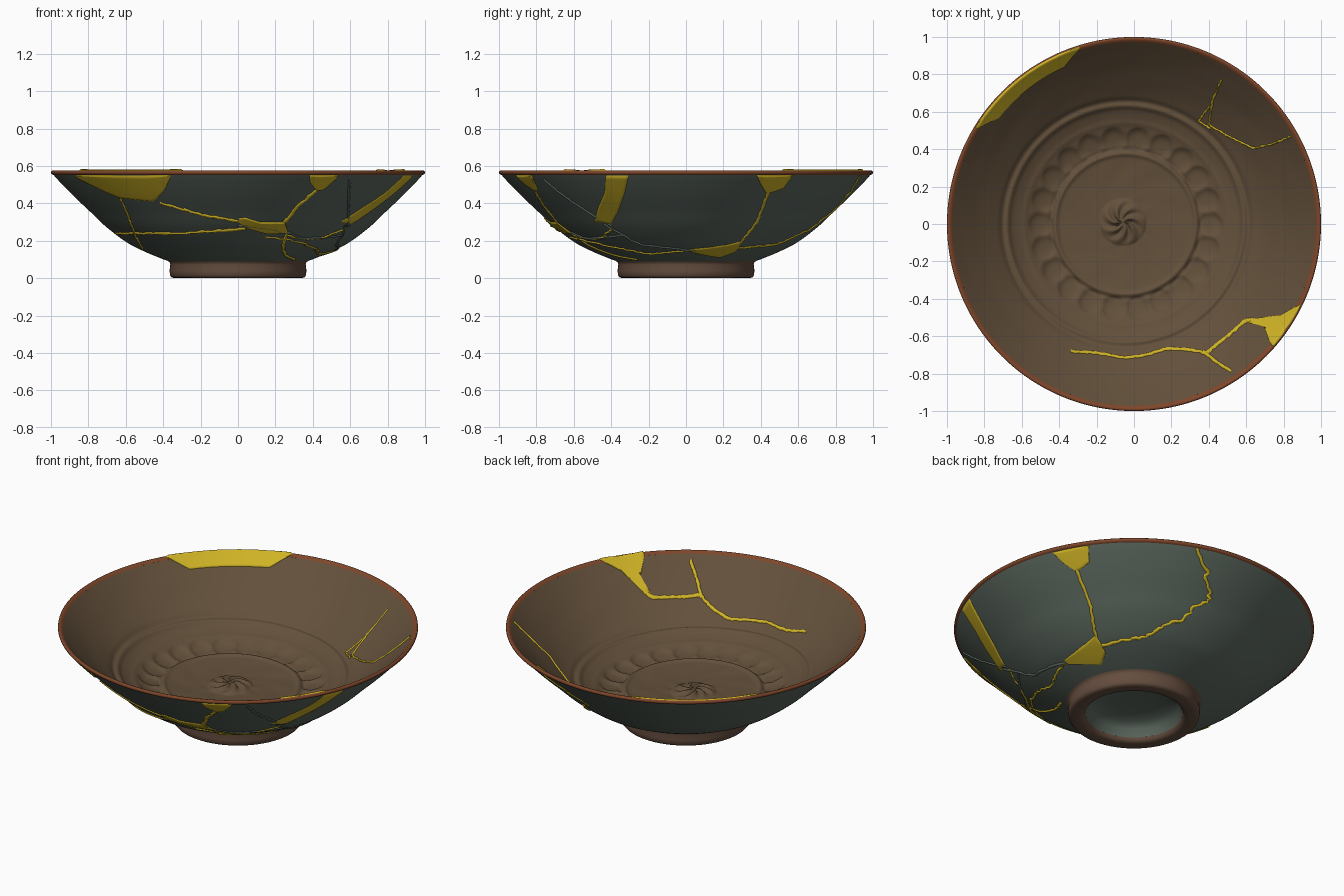
import bpy, math, random
from mathutils import Vector

if "Cube" in bpy.data.objects:
    bpy.data.objects.remove(bpy.data.objects["Cube"])

random.seed(4)

def material(name, rgb):
    lin = [(c / 255 / 12.92) if c < 10 else ((c / 255 + .055) / 1.055) ** 2.4 for c in rgb]
    m = bpy.data.materials.new(name)
    m.diffuse_color = (*lin, 1)
    m.use_nodes = True
    m.node_tree.nodes["Principled BSDF"].inputs["Base Color"].default_value = m.diffuse_color
    return m

GLAZE = material("grey green glaze", (92, 104, 95))
CLAY = material("brown interior", (99, 80, 59))
RIM = material("rust rim", (126, 70, 42))
FOOT = material("bare foot clay", (100, 77, 62))
GOLD = material("gold repair", (208, 180, 38))

def smooth_fn(pts):
    """Smooth interpolating function through (t, value) points."""
    t, v = zip(*pts)
    n = len(t)
    m = [(v[min(i + 1, n - 1)] - v[max(i - 1, 0)]) / (t[min(i + 1, n - 1)] - t[max(i - 1, 0)]) for i in range(n)]
    def f(x):
        x = min(max(x, t[0]), t[-1])
        i = max(k for k in range(n - 1) if t[k] <= x)
        d = t[i + 1] - t[i]
        s = (x - t[i]) / d
        return ((2*s**3 - 3*s*s + 1) * v[i] + (s**3 - 2*s*s + s) * d * m[i]
                + (3*s*s - 2*s**3) * v[i + 1] + (s**3 - s*s) * d * m[i + 1])
    return f

# outer radius by height, inner height by radius
R = smooth_fn([(.092, .375), (.105, .41), (.14, .495), (.185, .585), (.27, .70), (.355, .79),
               (.44, .88), (.515, .953), (.555, .988), (.58, 1.0)])
H = smooth_fn([(0, .185), (.2, .188), (.38, .205), (.5, .228), (.65, .29), (.8, .402),
               (.9, .492), (.972, .562), (.985, .575), (1.0, .576)])

def grid_object(name, rows, mat, closed=False, facing=None):
    w = len(rows[0])
    verts = [p for row in rows for p in row]
    faces = [(i*w + j, i*w + (j + 1) % w, (i + 1)*w + (j + 1) % w, (i + 1)*w + j)
             for i in range(len(rows) - 1) for j in range(w if closed else w - 1)]
    if facing is not None:
        i, j = len(rows) // 2 - 1, w // 2 - 1
        a, b, c = rows[i][j], rows[i][j + 1], rows[i + 1][j]
        if (b - a).cross(c - a).dot(facing) < 0:
            faces = [f[::-1] for f in faces]
    me = bpy.data.meshes.new(name)
    me.from_pydata([tuple(p) for p in verts], [], faces)
    me.materials.append(mat)
    me.polygons.foreach_set("use_smooth", [True] * len(me.polygons))
    ob = bpy.data.objects.new(name, me)
    bpy.context.collection.objects.link(ob)
    return ob

def lathe(name, profile, mat, seg=192, bump=None):
    rows = []
    for r, z in profile:
        row = []
        for k in range(seg):
            a = 2 * math.pi * k / seg
            x, y = r * math.cos(a), r * math.sin(a)
            row.append(Vector((x, y, z + (bump(x, y) if bump else 0))))
        rows.append(row)
    return grid_object(name, rows, mat, True)

def carving(x, y):
    """Rings, thumb dents and central spiral pressed into the inside."""
    px, py = x + .045, y
    rr, a = math.hypot(px, py), math.atan2(py, px)
    g = lambda c, w: math.exp(-((rr - c) / w) ** 2)
    d = .009 * g(.63, .014) - .007 * g(.66, .014) + .008 * g(.375, .012) - .007 * g(.40, .012)
    d += .003 * g(.54, .015)
    step = 2 * math.pi / 22
    da = a - round(a / step) * step
    q = math.hypot(rr * da, rr - .455) / .066
    if q < 1:
        d -= .015 * (1 - q ** 4)
    sx, sy = x + .06, y - .01
    sr = math.hypot(sx, sy)
    if sr < .125:
        fade = 1 - (sr / .125) ** 2
        d += .022 * fade ** .6 + .012 * fade * math.cos(7 * (math.atan2(sy, sx) + 9 * sr)) * min(1, sr / .04)
    else:   # faint throwing marks
        d += .0012 * math.sin(9 * a + 20 * rr) * math.sin(16 * rr) * min(1, (1 - min(1, math.hypot(x, y))) * 8)
    return d

# bowl body, from the underside round to the inside
under = smooth_fn([(0, .12), (.15, .112), (.235, .085), (.262, .05), (.27, .025)])
lathe("foot_recess", [(r, under(r)) for r in [.27 * i / 14 for i in range(15)]], GLAZE, 96)
lathe("foot_ring", [(.27, .025), (.275, .012), (.287, .003), (.30, 0), (.34, 0), (.355, .004), (.363, .014),
                    (.366, .04), (.362, .072), (.365, .083), (.375, .092)], FOOT)
lathe("outer_wall", [(R(z), z) for z in [.092 + .46 * (i / 40) ** 1.3 for i in range(41)]], GLAZE)
lathe("rim_band", [(R(.552), .552), (.997, .556), (1.0, .563), (.999, .571), (.993, .576), (.985, .575),
                   (.972, .562)], RIM)
lathe("inner_wall", [(r, H(r)) for r in [.972 * (1 - i / 150) for i in range(151)]], CLAY, 256, carving)

# surface maps: front view (x,z), right view (y,z), top view (x,y)
def outer_normal(p):
    s = (R(p.z + .004) - R(p.z - .004)) / .008
    r = math.hypot(p.x, p.y)
    return Vector((p.x / r, p.y / r, -s)).normalized()

def front(x, z):
    return Vector((x, -math.sqrt(max(R(z) ** 2 - x * x, 0)), z))

def right(y, z):
    return Vector((math.sqrt(max(R(z) ** 2 - y * y, 0)), y, z))

def inside(x, y):
    return Vector((x, y, H(math.hypot(x, y))))

def inner_normal(p):
    r = math.hypot(p.x, p.y)
    s = (H(r + .004) - H(r - .004)) / .008
    return Vector((-s * p.x / r, -s * p.y / r, 1)).normalized()

def along(pts, n):
    """n + 1 evenly spaced points on a polyline."""
    vs = [Vector(p) for p in pts]
    L = [(b - a).length for a, b in zip(vs, vs[1:])]
    out = []
    for k in range(n + 1):
        s, i = sum(L) * k / n, 0
        while i < len(L) - 1 and s > L[i]:
            s -= L[i]
            i += 1
        out.append(vs[i].lerp(vs[i + 1], min(1, s / L[i])))
    return out

def seam(name, fn, pts, width=.011, mat=GOLD):
    """Raised ribbon following a crack."""
    nf = inner_normal if fn is inside else outer_normal
    n = 12 * (len(pts) - 1)
    uv = along(pts, n)
    uv = [uv[0]] + [(uv[i-1] + uv[i] * 2 + uv[i+1]) / 4 + Vector((random.uniform(-1, 1), random.uniform(-1, 1))) * .0025
                    for i in range(1, n)] + [uv[-1]]
    P = [fn(*q) for q in uv]
    rows = []
    for i, p in enumerate(P):
        N = nf(p)
        S = N.cross(P[min(i + 1, n)] - P[max(i - 1, 0)]).normalized()
        w = width * random.uniform(.75, 1.25)
        rows.append([p + S * w * k + N * h for k, h in ((-1, -.003), (-.7, .004), (0, .007), (.7, .004), (1, -.003))])
    grid_object(name, rows, mat, facing=nf(P[n // 2 - 1]))

def patch(name, fn, edge_a, edge_b, n=28, m=16):
    """Filled repair spanning two edge lines."""
    nf = inner_normal if fn is inside else outer_normal
    A, B = along(edge_a, n), along(edge_b, n)
    rows = []
    for i in range(n + 1):
        row = []
        for j in range(m + 1):
            p = fn(*A[i].lerp(B[i], j / m))
            border = i in (0, n) or j in (0, m)
            row.append(p + nf(p) * (-.002 if border else .006))
        rows.append(row)
    grid_object(name, rows, GOLD, facing=nf(rows[n // 2][m // 2]))

# gold fills outside
patch("rim_fill_front_left", front, [(-.875, .552), (-.62, .552), (-.355, .552)],
      [(-.87, .545), (-.71, .46), (-.63, .425), (-.45, .405), (-.39, .47), (-.36, .545)])
patch("rim_fill_front", front, [(.38, .552), (.54, .552)], [(.385, .51), (.42, .465), (.455, .47), (.53, .54)])
patch("rim_fill_right", right, [(-.43, .552), (-.435, .46), (-.47, .38), (-.49, .30)],
      [(-.305, .552), (-.325, .46), (-.36, .36), (-.40, .285)])
patch("rim_fill_back_right", right, [(.375, .552), (.575, .552)], [(.40, .50), (.43, .45), (.47, .46), (.52, .48), (.56, .54)])
patch("junction_fill_front", front, [(0, .32), (.04, .325), (.12, .30), (.25, .30), (.26, .27)],
      [(0, .30), (.05, .265), (.16, .235), (.24, .24), (.27, .235)])
patch("junction_fill_right", right, [(.02, .155), (.12, .165), (.22, .18), (.30, .20)],
      [(.02, .145), (.10, .125), (.18, .11), (.26, .14), (.29, .175)])

# gold seams outside
for i, (fn, pts, w) in enumerate([
        (front, [(-.42, .405), (-.2, .34), (0, .305)], .011),
        (front, [(-.65, .24), (-.3, .24), (.04, .265)], .011),
        (front, [(-.63, .43), (-.59, .34), (-.55, .23), (-.51, .16)], .008),
        (front, [(.25, .30), (.32, .385), (.42, .47)], .012),
        (front, [(.26, .24), (.24, .17), (.25, .125), (.30, .10)], .009),
        (front, [(.26, .23), (.36, .205), (.46, .22), (.58, .27)], .007),
        (right, [(-.62, .22), (-.4, .17), (-.2, .13), (.03, .15)], .007),
        (right, [(.29, .19), (.38, .30), (.44, .46)], .010),
        (right, [(.27, .16), (.48, .18), (.66, .26), (.80, .37), (.885, .47), (.93, .552)], .011)]):
    seam(f"gold_seam_{i + 1}", fn, pts, w)

# glazed-over cracks outside
for i, (fn, pts) in enumerate([
        (right, [(-.72, .28), (-.52, .21), (-.33, .23)]),
        (right, [(-.44, .29), (-.25, .18), (.03, .15)]),
        (front, [(.595, .53), (.59, .40), (.59, .28)])]):
    seam(f"glazed_crack_{i + 1}", fn, pts, .008, GLAZE)

# gold inside
arc = lambda r, a0, a1: [(r(k / 12) * math.cos(math.radians(a0 + (a1 - a0) * k / 12)),
                          r(k / 12) * math.sin(math.radians(a0 + (a1 - a0) * k / 12))) for k in range(13)]
patch("inner_rim_fill_left", inside, arc(lambda t: .993, 149, 107),
      arc(lambda t: .985 - .068 * min(1, 6 * t, 6 * (1 - t)), 149, 107), 48)
patch("inner_rim_fill_right", inside, arc(lambda t: .993, -25.5, -41.5),
      [(.87, -.44), (.78, -.49), (.62, -.505), (.61, -.53), (.69, -.54), (.73, -.64)])
for i, (pts, w) in enumerate([
        ([(.64, -.51), (.59, -.52), (.51, -.59), (.39, -.69)], .013),
        ([(.39, -.69), (.28, -.67), (.17, -.665), (.07, -.70), (-.05, -.715), (-.2, -.69), (-.34, -.68)], .011),
        ([(.37, -.68), (.43, -.73), (.52, -.79)], .010),
        ([(.47, .78), (.42, .66), (.40, .53), (.52, .46), (.64, .405), (.75, .43), (.84, .47)], .006),
        ([(.41, .64), (.345, .55), (.41, .51)], .006)]):
    seam(f"inner_seam_{i + 1}", inside, pts, w)
